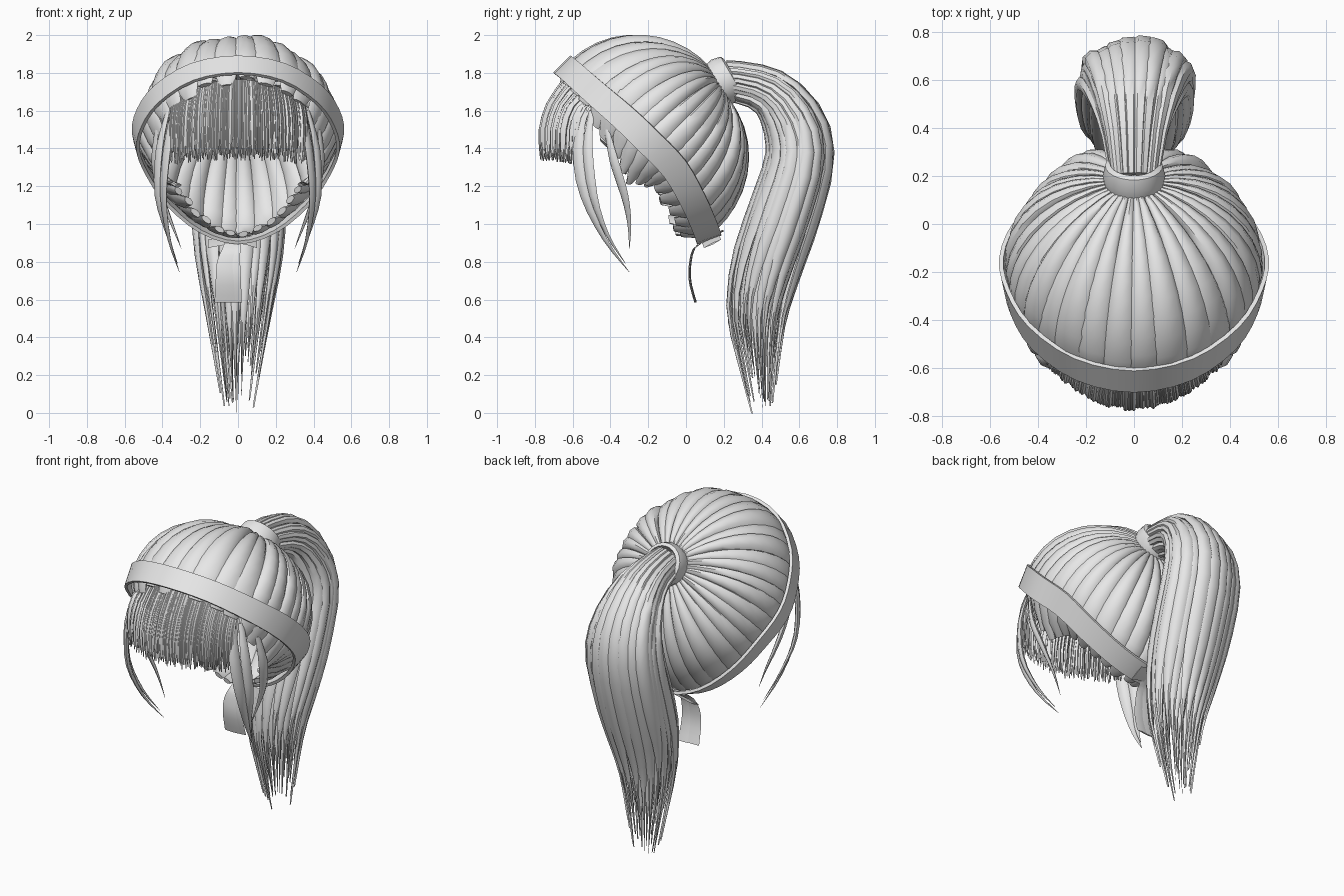
import bpy, bmesh, math, random
from mathutils import Vector

if "Cube" in bpy.data.objects:
    bpy.data.objects.remove(bpy.data.objects["Cube"])

random.seed(4)
grey = bpy.data.materials.new("hair_grey")
grey.diffuse_color = (0.8, 0.8, 0.8, 1)
grey.use_nodes = True
grey.node_tree.nodes["Principled BSDF"].inputs["Base Color"].default_value = grey.diffuse_color
X = Vector((1, 0, 0))


def finish(bm, name):
    bmesh.ops.recalc_face_normals(bm, faces=bm.faces)
    me = bpy.data.meshes.new(name)
    bm.to_mesh(me)
    bm.free()
    me.materials.append(grey)
    ob = bpy.data.objects.new(name, me)
    bpy.context.collection.objects.link(ob)
    bpy.ops.object.select_all(action='DESELECT')
    ob.select_set(True)
    bpy.context.view_layer.objects.active = ob
    bpy.ops.object.shade_smooth_by_angle(angle=math.radians(48))


def sweep(bm, stations, sides=8):
    """Lens-shaped tube through (centre, half-width vector, half-thickness vector)."""
    rings = []
    for c, w, h in stations:
        rings.append([bm.verts.new(c + w * math.cos(2 * math.pi * i / sides)
                                   + h * math.sin(2 * math.pi * i / sides)) for i in range(sides)])
    bm.faces.new(rings[0])
    bm.faces.new(rings[-1])
    bridge(bm, zip(rings, rings[1:]))


def bridge(bm, pairs):
    for a, b in pairs:
        for i in range(len(a)):
            j = (i + 1) % len(a)
            bm.faces.new((a[i], a[j], b[j], b[i]))


def spline(keys, u, loop=False):
    """Smooth interpolation of key tuples, u counted in keys."""
    n = len(keys)
    i = math.floor(u) if loop else max(0, min(n - 2, math.floor(u)))
    f = u - i
    k = [Vector(keys[(i + d) % n if loop else max(0, min(n - 1, i + d))]) for d in (-1, 0, 1, 2)]
    return (k[1] * 2 + (k[2] - k[0]) * f + (k[0] * 2 - k[1] * 5 + k[2] * 4 - k[3]) * f * f
            + (k[1] * 3 - k[0] - k[2] * 3 + k[3]) * f ** 3) * 0.5


# Headband: half loop mirrored, a flat strip whose rear edge flares outward
half = [(0, -.65, 1.84), (.24, -.6, 1.80), (.425, -.47, 1.685), (.515, -.325, 1.56), (.54, -.195, 1.435),
        (.487, -.06, 1.295), (.375, .035, 1.13), (.2, .1, .985), (0, .12, .925)]
loop = half + [(-x, y, z) for x, y, z in half[-2:0:-1]]
CENTRE = Vector((0, -.15, 1.4))


def band(t):
    return spline(loop, t % 16, True)


bm = bmesh.new()
rings = []
for i in range(48):
    t = i / 3
    p = band(t)
    k = (1 - math.cos(math.pi * t / 8)) / 2
    across = Vector((.012 * math.sin(math.pi * t / 8), .045 + .02 * k,
                     .045 - .022 * k + .012 * math.sin(math.pi * k)))
    out = (band(t + .1) - band(t - .1)).cross(across).normalized()
    if out.dot(p - CENTRE) < 0:
        out.negate()
    rings.append([bm.verts.new(p + across * a + out * b)
                  for a, b in ((-1, .01), (1, .01), (1, -.008), (-1, -.008))])
bridge(bm, zip(rings, rings[1:] + rings[:1]))
finish(bm, "headband")

# Cap locks: fan out from the tie, over the dome, and tuck under the headband
TIE = Vector((0, .2, 1.757))
AXIS = Vector((0, .86, .5)).normalized()
UP = Vector((0, -.5, .86)).normalized()


def cap_point(t, s):
    th = math.pi * t / 8
    a = TIE - AXIS * .04 + (X * math.sin(th) + UP * math.cos(th)) * .1 - CENTRE
    b = band(t) - CENTRE
    ra, rb = a.length, b.length - .02
    ang = a.angle(b)
    d = (a.normalized() * math.sin((1 - s) * ang) + b.normalized() * math.sin(s * ang)) / math.sin(ang)
    over = max(0, s - 1)
    c = min(s, 1)
    r = ra + (rb - ra) * c - over * .35
    r += (.03 * math.sin(th) ** 2 - .012) * math.sin(math.pi * c)
    r += .025 * max(0, math.cos(th)) * math.sin(math.pi * c ** 1.6)
    fold = min(t % 16, 16 - t % 16)
    droop = max(0, 1 - abs(fold - 3.6) / 1.6) * over * .3
    return CENTRE + d * r - Vector((0, 0, droop))


bm = bmesh.new()
LOCKS = 34
for i in range(LOCKS):
    t = 16 * (i + .5 + random.uniform(-.15, .15)) / LOCKS
    th = math.pi * t / 8
    fold = min(t % 16, 16 - t % 16)
    end = (1.13 - .05 * math.cos(th) + .1 * math.sin(th) ** 2
           + .09 * math.exp(-((fold - 4.3) / 1.5) ** 2) + random.uniform(-.03, .03))
    lift = random.uniform(-.014, .01)
    fat = random.uniform(1.2, 1.4)
    h = 8 / LOCKS
    st = []
    for j in range(12):
        s = end * j / 11
        p = cap_point(t, s)
        w = (cap_point(t + h, s) - cap_point(t - h, s)) * .5 * fat
        if j == 11:
            w *= .55
        n = (p - CENTRE).normalized()
        arc = math.sin(math.pi * min(1, s))
        st.append((p + n * (lift - .006) * arc, w, n * (.016 + .021 * arc)))
    sweep(bm, st)
finish(bm, "cap_locks")

# Hair tie: rounded collar around the gathered hair
bm = bmesh.new()
prof = [(-.06, .1), (-.05, .12), (0, .131), (.05, .12), (.06, .1), (0, .075)]
rings = []
for i in range(24):
    a = 2 * math.pi * i / 24
    d = X * math.cos(a) + UP * math.sin(a)
    rings.append([bm.verts.new(TIE + AXIS * u + d * r) for u, r in prof])
bridge(bm, zip(rings, rings[1:] + rings[:1]))
finish(bm, "hair_tie")

# Ponytail: strands laid around an elliptical envelope (y, z, half depth, half width)
tail = [(.2, 1.76, .095, .095), (.36, 1.735, .105, .125), (.49, 1.66, .13, .17), (.585, 1.5, .165, .22),
        (.6, 1.32, .175, .25), (.52, 1.05, .185, .25), (.435, .8, .185, .23), (.38, .55, .165, .185),
        (.385, .3, .12, .14), (.405, 0, .06, .085)]


def strand(bm, ang, rad, count, length):
    st = []
    for j in range(17):
        f = j / 16
        u = 9 * f * length
        y, z, d, w = spline(tail, u)
        a, b = spline(tail, max(0, u - .1)), spline(tail, min(9, u + .1))
        tan = Vector((0, b[0] - a[0], b[1] - a[1])).normalized()
        nrm = Vector((0, -tan.z, tan.y))
        off = X * w * math.cos(ang) + nrm * d * math.sin(ang)
        side = (nrm * d * math.cos(ang) - X * w * math.sin(ang)) * math.pi / count * 1.45
        taper = 1 if f < .65 else max(.03, (1 - f) / .35)
        out = tan.cross(side).normalized()
        st.append((Vector((0, y, z)) + off * rad, side * taper, out * (.004 + .018 * taper)))
    sweep(bm, st, 6)


bm = bmesh.new()
for i in range(23):
    strand(bm, 2 * math.pi * (i + random.uniform(-.25, .25)) / 23, random.uniform(.82, .97), 23,
           1 if i == 17 else random.uniform(.86, .985))
for i in range(15):
    strand(bm, 2 * math.pi * (i + random.uniform(-.3, .3)) / 15, random.uniform(.35, .68), 18,
           random.uniform(.86, .985))
finish(bm, "ponytail")


# Free hanging locks share one helper: path keys, half width, half thickness
def hanging(bm, keys, width, thick, wdir, n=10, sides=6):
    st = []
    for j in range(n + 1):
        f = j / n
        p = spline(keys, f * (len(keys) - 1))
        tan = (spline(keys, min(1, f + .03) * (len(keys) - 1))
               - spline(keys, max(0, f - .03) * (len(keys) - 1))).normalized()
        k = min(1, .5 + 2 * f) * (1 if f < .4 else max(.04, (1 - f) / .6))
        w = (wdir - tan * wdir.dot(tan)).normalized()
        st.append((p, w * width * k, tan.cross(w) * thick * k))
    sweep(bm, st, sides)


# Fringe: two rows of fine strands
bm = bmesh.new()
for row, count in ((0, 76), (1, 54)):
    for i in range(count):
        x = -.36 + .72 * (i + random.uniform(-.3, .3)) / (count - 1)
        y = -.778 + 1.4 * x * x + row * .035 + random.uniform(0, .015)
        tip = 1.345 - .2 * x * x + random.uniform(-.01, .03)
        top = 1.765 - .7 * x * x
        keys = [(x * .9, y + .13, top), (x * .97, y + .045, 1.64 - .2 * x * x),
                (x, y + .005, 1.5), (x + random.uniform(-.008, .008), y + .005, tip)]
        st = []
        for j in range(7):
            k = 1 if j < 5 else (.75 if j == 5 else .25)
            st.append((spline(keys, j / 2), Vector((.0095, .018 * x, 0)) * k,
                       Vector((-.012 * x, .009, 0)) * k))
        sweep(bm, st, 4)
finish(bm, "fringe")

# Side locks framing the face, mirrored
bm = bmesh.new()
for m in (1, -1):
    sets = [
        ([(.34, -.54, 1.62), (.375, -.57, 1.4), (.395, -.535, 1.15), (.365, -.43, .92), (.31, -.3, .745)], .035),
        ([(.37, -.5, 1.6), (.415, -.52, 1.4), (.425, -.49, 1.15), (.375, -.42, .95), (.32, -.32, .79)], .03),
        ([(.43, -.42, 1.5), (.44, -.38, 1.33), (.405, -.325, 1.15), (.35, -.3, 1.0), (.3, -.3, .87)], .028)]
    for keys, width in sets:
        hanging(bm, [(m * x, y, z) for x, y, z in keys], width, .016, Vector((.5 * m, .85, 0)), 12)
finish(bm, "side_locks")

# Ribbon ends below the headband knot, plus the short knot loops
bm = bmesh.new()
for cx, wid in ((-.07, .055), (-.015, .035)):
    keys = [(cx * .3, .2, .965), (cx * .6, .06, .885), (cx, .028, .8), (cx, .025, .7), (cx, .055, .585)]
    st = []
    for j in range(11):
        p = spline(keys, j * .4)
        thick = Vector((0, -.002, .004)) if j < 3 else Vector((0, .004, .001))
        st.append((p + Vector((0, cx * .1, 0)), X * wid * (.5 + .05 * j), thick))
    sweep(bm, st, 4)
for m, reach in ((1, .1), (-1, .16)):
    sweep(bm, [(Vector((m * x * reach, y, z)), Vector((0, .045, .022)), Vector((0, -.002, .004)))
               for x, y, z in ((0, .13, .92), (.5, .135, .91), (1, .14, .895))], 4)
finish(bm, "ribbon_ends")
